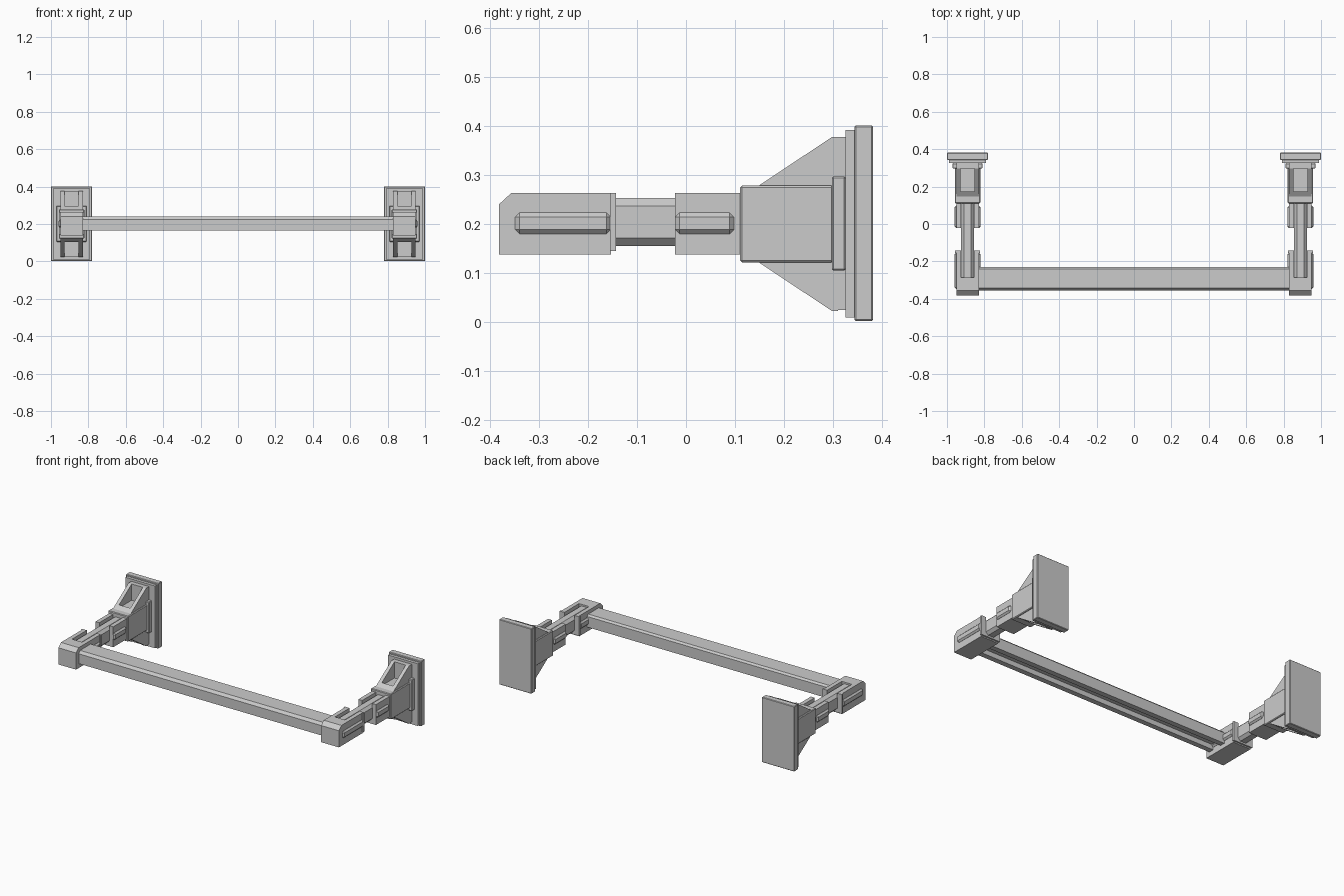
import bpy, bmesh
from mathutils import Vector

if "Cube" in bpy.data.objects:
    bpy.data.objects.remove(bpy.data.objects["Cube"])

CX = 0.89   # arm centre line
CZ = 0.2    # arm height


def prism(name, pts, axis, a, b, mirror=True, bevel=0.0):
    """Extrude a 2D profile along x (pts are y,z), y (x,z) or z (x,y)."""
    i = "xyz".index(axis)
    bm = bmesh.new()

    def place(p, d):
        c = list(p)
        c.insert(i, d)
        return bm.verts.new(c)
    lo = [place(p, a) for p in pts]
    hi = [place(p, b) for p in pts]
    bm.faces.new(lo)
    bm.faces.new(hi[::-1])
    n = len(pts)
    for k in range(n):
        bm.faces.new((lo[k], hi[k], hi[(k + 1) % n], lo[(k + 1) % n]))
    bmesh.ops.recalc_face_normals(bm, faces=bm.faces)
    me = bpy.data.meshes.new(name)
    bm.to_mesh(me)
    bm.free()
    ob = bpy.data.objects.new(name, me)
    bpy.context.collection.objects.link(ob)
    if bevel:
        m = ob.modifiers.new("edge", 'BEVEL')
        m.width, m.segments, m.limit_method = bevel, 1, 'ANGLE'
    if mirror:
        me_mod = ob.modifiers.new("other_side", 'MIRROR')
        me_mod.use_axis[0] = True
    return ob


def rect(x0, x1, z0, z1):
    return [(x0, z0), (x1, z0), (x1, z1), (x0, z1)]


def block(name, hw, y0, y1, z0, z1, bevel=0.0, cx=CX):
    return prism(name, rect(cx - hw, cx + hw, z0, z1), 'y', y0, y1, bevel=bevel)


def channel(name, hw, slot, y0, y1, z0, z1, floor):
    # open-topped U section
    pts = [(-hw, z0), (hw, z0), (hw, z1), (slot, z1), (slot, floor),
           (-slot, floor), (-slot, z1), (-hw, z1)]
    return prism(name, [(CX + x, z) for x, z in pts], 'y', y0, y1)


# Wall plate and its stepped pads
block("wall_plate", 0.11, 0.343, 0.381, 0.002, 0.401, 0.003)
block("plate_step", 0.1, 0.325, 0.343, 0.01, 0.391)
block("wide_pad", 0.08, 0.297, 0.325, 0.105, 0.297, 0.003)
block("tall_pad", 0.06, 0.297, 0.325, 0.025, 0.377)

# Socket body
block("socket_body", 0.068, 0.11, 0.3, 0.122, 0.278, 0.004)

# Paired triangular ribs above and below the socket
for label, s in (("upper", 1), ("lower", -1)):
    tri = [(0.145, CZ + s * 0.076), (0.297, CZ + s * 0.177),
           (0.31, CZ + s * 0.177), (0.31, CZ + s * 0.076)]
    for side, x in (("inner", CX - 0.06), ("outer", CX + 0.038)):
        prism(f"{label}_{side}_rib", tri, 'x', x, x + 0.022)
    # sloped bridge joining the two ribs at the toe
    toe = [(0.145, CZ + s * 0.076), (0.175, CZ + s * 0.096),
           (0.175, CZ + s * 0.076)]
    prism(f"{label}_rib_bridge", toe, 'x', CX - 0.04, CX + 0.04)

# Eight-sided sliding rod
w, h, c = 0.035, 0.049, 0.016
octagon = [(-w, c - h), (c - w, -h), (w - c, -h), (w, c - h),
           (w, h - c), (w - c, h), (c - w, h), (-w, h - c)]
prism("sliding_rod", [(CX + x, 0.204 + z) for x, z in octagon], 'y', -0.29, 0.11)

# Sleeve and corner clamp, slotted along the top
channel("sleeve", 0.06, 0.034, -0.022, 0.112, 0.138, 0.263, 0.17)
channel("clamp", 0.06, 0.034, -0.29, -0.153, 0.138, 0.263, 0.17)
channel("clamp_collar", 0.066, 0.034, -0.155, -0.143, 0.145, 0.263, 0.17)
nose = [(-0.381, 0.138), (-0.285, 0.138), (-0.285, 0.263),
        (-0.356, 0.263), (-0.381, 0.24)]
prism("clamp_nose", nose, 'x', CX - 0.06, CX + 0.06)

# Bevelled rails on the flanks
for part, y0, y1 in (("sleeve", -0.022, 0.098), ("clamp", -0.348, -0.153)):
    block(part + "_side_rails", 0.07, y0, y1, 0.18, 0.223, 0.009)

# Cross bar: chamfered top edges and a groove underneath
bar = [(-0.355, 0.165), (-0.355, 0.225), (-0.342, 0.241), (-0.24, 0.241),
       (-0.23, 0.23), (-0.23, 0.165), (-0.262, 0.165), (-0.262, 0.195),
       (-0.323, 0.195), (-0.323, 0.165)]
prism("cross_bar", bar, 'x', -0.84, 0.84, mirror=False)
